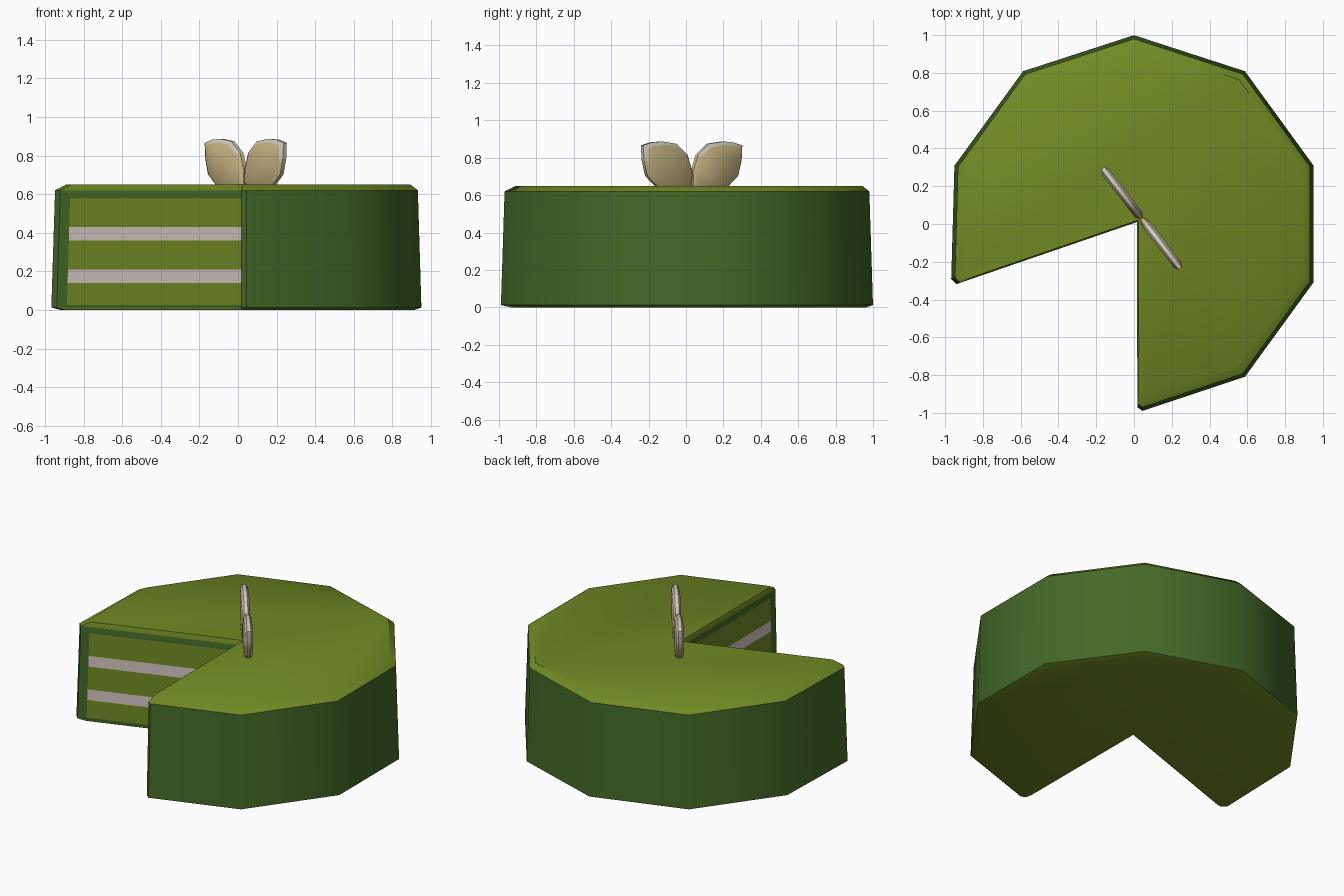
import bpy, bmesh, math
from mathutils import Vector

if "Cube" in bpy.data.objects:
    bpy.data.objects.remove(bpy.data.objects["Cube"])


def material(name, rgb):
    m = bpy.data.materials.new(name)
    m.diffuse_color = (*rgb, 1)
    m.use_nodes = True
    m.node_tree.nodes["Principled BSDF"].inputs["Base Color"].default_value = m.diffuse_color
    return m


olive = material("olive sponge", (0.165, 0.255, 0.018))
green = material("dark green icing", (0.058, 0.140, 0.021))
cream = material("pale cream filling", (0.66, 0.57, 0.55))
choc = material("ivory chocolate", (0.60, 0.49, 0.24))
edge = material("pale chocolate edge", (0.66, 0.60, 0.50))


def finish(name, bm, mats, angle):
    bmesh.ops.recalc_face_normals(bm, faces=bm.faces)
    me = bpy.data.meshes.new(name)
    bm.to_mesh(me)
    bm.free()
    for m in mats:
        me.materials.append(m)
    ob = bpy.data.objects.new(name, me)
    bpy.context.collection.objects.link(ob)
    bpy.ops.object.select_all(action='DESELECT')
    ob.select_set(True)
    bpy.context.view_layer.objects.active = ob
    bpy.ops.object.shade_smooth_by_angle(angle=math.radians(angle))
    return ob


# Cake: ten-sided footprint with a two-segment wedge removed
apex = Vector((0.015, 0.01))
cut_a, cut_b = Vector((0.018, -0.97)), Vector((-0.94, -0.318))
outline = [apex, apex.lerp(cut_a, 0.945), cut_a, Vector((0.045, -0.99))]
for i in range(7):
    a = math.radians(-54 + 36 * i)
    outline.append(Vector((math.cos(a), math.sin(a))))
outline += [Vector((-0.968, -0.29)), cut_b, apex.lerp(cut_b, 0.945)]
n = len(outline)

bm = bmesh.new()


def ring(z, scale, centre):
    return [bm.verts.new((*(centre + (p - centre) * scale), z)) for p in outline]


inner = apex + Vector((0.59, 0.81)) * 0.2
wall = [0.012, 0.025, 0.14, 0.21, 0.36, 0.43, 0.58, 0.62]
rings = [ring(0, 0.955, inner)]
rings += [ring(z, 1 - 0.02 * z / 0.62, apex) for z in wall]
rings += [ring(0.65, 0.93, inner)]
for k in range(len(rings) - 1):
    for i in range(n):
        j = (i + 1) % n
        f = bm.faces.new((rings[k][i], rings[k][j], rings[k + 1][j], rings[k + 1][i]))
        if k in (0, len(rings) - 2):
            f.material_index = 0                       # bevels
        elif i in (0, n - 1) and 2 <= k <= 6:
            f.material_index = 2 if k in (3, 5) else 0  # layers in the cut
        else:
            f.material_index = 1                       # icing
bm.faces.new(rings[0])
bm.faces.new(rings[-1])
finish("cake", bm, (olive, green, cream), 40)

# Two upright chocolate petals, mirrored about the middle
petal = [(0.335, 0.866), (0.275, 0.882), (0.205, 0.887), (0.11, 0.874), (0.035, 0.815),
         (0.002, 0.724), (0.008, 0.63), (0.22, 0.63), (0.307, 0.703), (0.33, 0.785)]
along = Vector((-0.61, 0.79, 0))
across = Vector((0.79, 0.61, 0))
mid = Vector((0.17, 0.75))
for side, name in ((1, "left_petal"), (-1, "right_petal")):
    bm = bmesh.new()
    loops = []
    for scale, t in ((0.86, -0.024), (1, -0.011), (1, 0.011), (0.86, 0.024)):
        loop = []
        for p in petal:
            q = mid + (Vector(p) - mid) * scale
            v = Vector((0.04, 0.03, q.y)) + along * (q.x * side) + across * t
            loop.append(bm.verts.new(v))
        loops.append(loop)
    m = len(petal)
    for k in range(3):
        for i in range(m):
            j = (i + 1) % m
            f = bm.faces.new((loops[k][i], loops[k][j], loops[k + 1][j], loops[k + 1][i]))
            f.material_index = 1 if i in (0, 1, 2, 3, 9) else 0  # pale upper rim
    bm.faces.new(loops[0])
    bm.faces.new(loops[-1])
    finish(name, bm, (choc, edge), 40)
